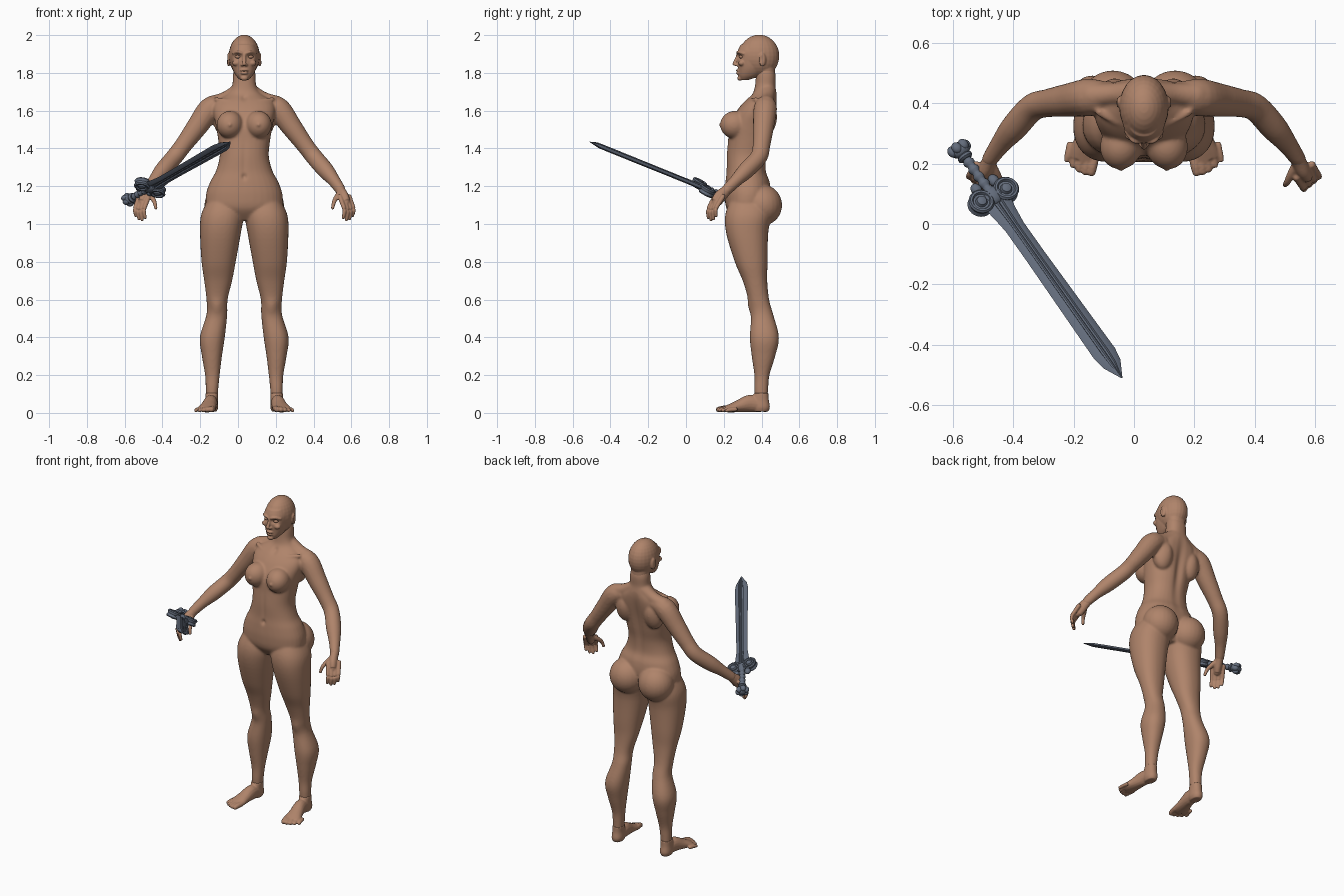
import bpy, bmesh, math
from mathutils import Vector, Matrix

if "Cube" in bpy.data.objects:
    bpy.data.objects.remove(bpy.data.objects["Cube"])

CENTRE = 0.033  # the figure stands slightly left of the origin


def material(name, rgb):
    m = bpy.data.materials.new(name)
    m.use_nodes = True
    m.diffuse_color = (*rgb, 1)
    m.node_tree.nodes["Principled BSDF"].inputs["Base Color"].default_value = (*rgb, 1)
    return m


skin = material("warm skin", (0.43, 0.23, 0.145))
steel = material("blue grey steel", (0.125, 0.15, 0.2))


def spline(rows, steps=5):
    """Catmull-Rom interpolation through rows of numbers."""
    rows = [Vector(r) for r in rows]
    out = []
    for i in range(len(rows) - 1):
        a, b, c, d = rows[max(i - 1, 0)], rows[i], rows[i + 1], rows[min(i + 2, len(rows) - 1)]
        for k in range(steps):
            t = k / steps
            out.append(b + (c - a) * (t / 2) + (a * 2 - b * 5 + c * 4 - d) * (t * t / 2)
                       + (b * 3 - a - c * 3 + d) * (t ** 3 / 2))
    return out + [rows[-1]]


def skin_rings(bm, rings):
    loops = [[bm.verts.new(p) for p in r] for r in rings]
    n = len(loops[0])
    for a, b in zip(loops, loops[1:]):
        for i in range(n):
            bm.faces.new((a[i], a[(i + 1) % n], b[(i + 1) % n], b[i]))
    bm.faces.new(loops[0][::-1])
    bm.faces.new(loops[-1])


def stack(bm, rows, side=1, n=32):
    """Horizontal sections: z, inner x, outer x, front y, back y."""
    rings = []
    for z, x0, x1, y0, y1 in spline(rows):
        ring = []
        for i in range(n):
            c, s = math.cos(i * math.tau / n), math.sin(i * math.tau / n)
            c, s = [math.copysign(abs(v) ** 0.9, v) for v in (c, s)]
            ring.append((side * ((x0 + x1) / 2 + (x1 - x0) / 2 * c), (y0 + y1) / 2 + (y1 - y0) / 2 * s, z))
        rings.append(ring)
    skin_rings(bm, rings)


def tube(bm, rows, side=1, n=16):
    """Round limb along a path: x, y, z, radius, optional vertical radius."""
    pts = spline([(*r, r[3]) if len(r) == 4 else r for r in rows])
    rings = []
    for i, p in enumerate(pts):
        t = (pts[min(i + 1, len(pts) - 1)] - pts[max(i - 1, 0)]).to_3d().normalized()
        u = t.cross((0, 0, 1) if abs(t.z) < 0.95 else (0, 1, 0)).normalized()
        v = u.cross(t)
        ring = [p.to_3d() + u * p[3] * math.cos(k * math.tau / n) + v * p[4] * math.sin(k * math.tau / n)
                for k in range(n)]
        rings.append([(side * q.x, q.y, q.z) for q in ring])
    skin_rings(bm, rings)
    for p in (pts[0], pts[-1]):
        ball(bm, (side * p[0], p[1], p[2]), (min(p[3], p[4]),) * 3)


def ball(bm, loc, radii, tilt=0):
    m = Matrix.Translation(loc) @ Matrix.Rotation(tilt, 4, "Z") @ Matrix.Diagonal((*radii, 1))
    bmesh.ops.create_uvsphere(bm, u_segments=24, v_segments=16, radius=1, matrix=m)


def finish(bm, name, mat):
    bmesh.ops.recalc_face_normals(bm, faces=bm.faces)
    me = bpy.data.meshes.new(name)
    bm.to_mesh(me)
    bm.free()
    me.materials.append(mat)
    ob = bpy.data.objects.new(name, me)
    bpy.context.collection.objects.link(ob)
    return ob


def sculpt(bm, name, voxel, smooth, dents=()):
    """Fuse the volumes, soften them, then push local details in or out."""
    ob = finish(bm, name, skin)
    r = ob.modifiers.new("fuse", "REMESH")
    r.mode, r.voxel_size = "VOXEL", voxel
    s = ob.modifiers.new("soften", "SMOOTH")
    s.factor, s.iterations = 0.5, smooth
    me = bpy.data.meshes.new_from_object(ob.evaluated_get(bpy.context.evaluated_depsgraph_get()))
    ob.modifiers.clear()
    for c, rad, push in dents:
        for v in me.vertices:
            d = sum(((v.co[k] - c[k]) / rad[k]) ** 2 for k in range(3))
            if d < 9:
                v.co += Vector(push) * math.exp(-d)
    if not me.materials:
        me.materials.append(skin)
    me.shade_smooth()
    ob.data = me
    ob.location.x = CENTRE
    return ob


# Torso, legs and arms fused into one body
bm = bmesh.new()
torso = [(1.02, .09, .26, .40), (1.08, .19, .215, .43), (1.15, .203, .205, .45), (1.22, .182, .208, .445),
         (1.28, .15, .214, .425), (1.36, .13, .215, .428), (1.44, .137, .222, .445), (1.52, .15, .23, .46),
         (1.6, .165, .27, .475), (1.65, .15, .31, .482), (1.69, .09, .352, .482), (1.73, .064, .365, .475),
         (1.79, .06, .37, .475), (1.84, .05, .37, .46)]
stack(bm, [(z, -w, w, f, b) for z, w, f, b in torso])
leg = [(1.14, .03, .185, .24, .43), (1.05, .004, .228, .208, .45), (.95, .018, .234, .213, .435),
       (.8, .045, .226, .258, .432), (.7, .064, .212, .3, .43), (.6, .088, .2, .33, .44),
       (.52, .09, .2, .345, .462), (.4, .103, .235, .338, .492), (.3, .118, .224, .348, .472),
       (.2, .13, .207, .362, .442), (.13, .137, .204, .362, .435), (.07, .142, .202, .365, .432)]
arm = [(.12, .425, 1.635, .045), (.18, .42, 1.61, .062), (.25, .41, 1.515, .056), (.32, .4, 1.42, .047),
       (.37, .385, 1.355, .046), (.43, .32, 1.285, .045), (.475, .265, 1.23, .034), (.51, .215, 1.18, .027, .03)]
for s in (1, -1):
    stack(bm, leg, s)
    tube(bm, arm, s)
    tube(bm, [(.03, .43, 1.70, .045), (.1, .43, 1.665, .036), (.17, .425, 1.635, .045)], s)
    ball(bm, (s * .075, .26, 1.525), (.07, .08, .074), s * .25)
    ball(bm, (s * .103, .405, 1.1), (.108, .104, .108))
    ball(bm, (s * .1, .42, 1.56), (.065, .055, .1))
    tube(bm, [(.02, .335, 1.645, .01), (.08, .335, 1.652, .01), (.15, .37, 1.66, .012)], s)
dents = [((0, .47, 1.45), (.025, .06, .18), (0, -.016, 0)),
         ((0, .213, 1.25), (.012, .03, .014), (0, .010, 0)),
         ((0, .215, 1.33), (.012, .03, .1), (0, .004, 0)),
         ((0, .335, 1.665), (.015, .03, .018), (0, .012, 0))]
for s in (1, -1):
    dents += [((s * .145, .335, .56), (.035, .03, .04), (0, -.010, 0)),
              ((s * .075, .182, 1.525), (.009, .02, .009), (0, -.006, 0)),
              ((s * .09, .475, 1.58), (.04, .05, .07), (0, .008, 0))]
sculpt(bm, "body", .0065, 9, dents)

# Head with face features and ears
bm = bmesh.new()
ball(bm, (0, .387, 1.89), (.082, .107, .112))
face = [(1.762, .022, .29, .33), (1.785, .044, .278, .39), (1.82, .062, .276, .43), (1.86, .071, .272, .46),
        (1.91, .074, .272, .47), (1.95, .06, .29, .46)]
stack(bm, [(z, -w, w, f, b) for z, w, f, b in face])
stack(bm, [(1.74, -.05, .05, .375, .47), (1.8, -.055, .055, .37, .472), (1.85, -.06, .06, .36, .47)])
tube(bm, [(0, .275, 1.9, .008), (0, .265, 1.87, .009), (0, .257, 1.848, .011)])
ball(bm, (0, .275, 1.812), (.022, .012, .007))
ball(bm, (0, .276, 1.799), (.02, .012, .008))
ball(bm, (0, .285, 1.772), (.02, .014, .014))
for s in (1, -1):
    ball(bm, (s * .011, .268, 1.842), (.009, .011, .007))
    tube(bm, [(.014, .272, 1.905, .007), (.036, .276, 1.911, .007), (.06, .305, 1.902, .006)], s)
    ball(bm, (s * .042, .295, 1.852), (.022, .018, .016))
    ball(bm, (s * .083, .405, 1.87), (.010, .02, .036), s * .35)
dents = []
for s in (1, -1):
    dents += [((s * .034, .276, 1.885), (.020, .03, .012), (0, .016, 0)),
              ((s * .092, .398, 1.872), (.008, .010, .02), (-s * .007, 0, 0))]
dents.append(((0, .265, 1.806), (.022, .02, .0035), (0, .005, 0)))
sculpt(bm, "head", .004, 4, dents)

# Eyes sit closed under the brows
bm = bmesh.new()
for s in (1, -1):
    ball(bm, (s * .034, .293, 1.885), (.015, .012, .009), s * .3)
eyes = finish(bm, "eyes", skin)
eyes.data.shade_smooth()
eyes.location.x = CENTRE

for s, label in ((1, "left"), (-1, "right")):
    # Hand with relaxed fingers
    bm = bmesh.new()
    tube(bm, [(.49, .245, 1.212, .026, .029), (.508, .215, 1.18, .025, .028), (.525, .18, 1.145, .026, .034),
              (.537, .16, 1.115, .022, .03)], s)
    for i in range(4):
        k = (1.5 - i) * .023
        x, y, drop = .543 + k * .72, .155 + k * .6, (.078, .09, .085, .068)[3 - i]
        tube(bm, [(x - .012, y + .02, 1.145, .013), (x, y, 1.112, .012), (x + .012, y - .018, 1.112 - drop * .5, .0105),
                  (x + .006, y - .016, 1.112 - drop, .0085)], s)
    tube(bm, [(.51, .2, 1.165, .018), (.488, .165, 1.14, .014), (.475, .14, 1.115, .011), (.468, .13, 1.085, .009)], s)
    sculpt(bm, label + "_hand", .0042, 3)

    # Foot with five toes
    bm = bmesh.new()
    stack(bm, [(.105, .138, .205, .36, .437), (.07, .14, .206, .35, .438), (.03, .138, .208, .35, .444),
               (.006, .147, .2, .36, .435)], s)
    tube(bm, [(.172, .40, .04, .032, .036), (.177, .34, .05, .036, .046), (.188, .28, .036, .042, .033),
              (.197, .235, .025, .05, .023), (.203, .212, .02, .048, .017)], s)
    for i in range(5):
        x, r = .168 + i * .0205, .016 - i * .0014
        y = .172 + .0026 * i * i
        tube(bm, [(x - .004, y + .05, r + .008, r), (x + .002, y + .02, r + .006, r), (x + .006, y, r + .002, r * .9)], s)
    sculpt(bm, label + "_foot", .0045, 3)

# Sword frame: local x across the blade, y along it, z out of its flat
axis = Vector((.536, -.755, .305)).normalized()
across = Vector((.82, .43, -.37))
across = (across - axis * across.dot(axis)).normalized()
frame = Matrix((across, axis, across.cross(axis))).transposed().to_4x4()
frame.translation = (-.576, .245, 1.13)


def sword_part(bm, name):
    ob = finish(bm, name, steel)
    ob.matrix_world = frame
    for o in bpy.context.selected_objects:
        o.select_set(False)
    ob.select_set(True)
    bpy.context.view_layer.objects.active = ob
    bpy.ops.object.shade_smooth_by_angle(angle=math.radians(35))


# Blade with bevelled edges and a ridged fuller
bm = bmesh.new()
half = [(-1, 0), (-.62, .009), (-.34, .011), (-.26, .005), (-.09, .005), (0, .009),
        (.09, .005), (.26, .005), (.34, .011), (.62, .009)]
section = half + [(-x, -z) for x, z in half]
outline = [(.19, .03), (.23, .05), (.27, .043), (.33, .036), (.45, .036), (.87, .042), (.915, .034), (.975, .002)]
skin_rings(bm, [[(x * w, y, z * min(1, w / .03)) for x, z in section] for y, w in outline])
sword_part(bm, "sword_blade")


def lathe(bm, rows, loc, turn, n=20):
    """Turned profile of height and radius pairs."""
    m = Matrix.Translation(loc) @ turn
    skin_rings(bm, [[m @ Vector((r * math.cos(k * math.tau / n), r * math.sin(k * math.tau / n), h))
                     for k in range(n)] for h, r in rows])


# Ringed grip
bm = bmesh.new()
along = Matrix.Rotation(-math.pi / 2, 4, "X")
lathe(bm, [(.02 + i * .0075, .019 if i % 4 < 2 else .014) for i in range(23)], (0, 0, 0), along)
sword_part(bm, "sword_grip")

# Lobed pommel
bm = bmesh.new()
ball(bm, (0, 0, 0), (.034, .028, .028))
for i in range(6):
    a = i * math.tau / 6
    ball(bm, (.026 * math.cos(a), -.006, .02 * math.sin(a)), (.017, .02, .016))
lathe(bm, [(.02, .018), (.026, .026), (.034, .026), (.04, .018)], (0, 0, 0), along)
sword_part(bm, "sword_pommel")

# Guard of two scroll discs around a central block
bm = bmesh.new()
ball(bm, (0, .195, 0), (.035, .035, .022))
rim = [(0, .038), (.014, .043), (.021, .038), (.021, .031), (.012, .027), (.012, .02), (.022, .016), (.026, .006)]
for s in (1, -1):
    for turn in (Matrix.Identity(4), Matrix.Rotation(math.pi, 4, "X")):
        lathe(bm, rim, (s * .05, .2, 0), turn, 24)
    ball(bm, (s * .035, .15, 0), (.018, .022, .016))
sword_part(bm, "sword_guard")
